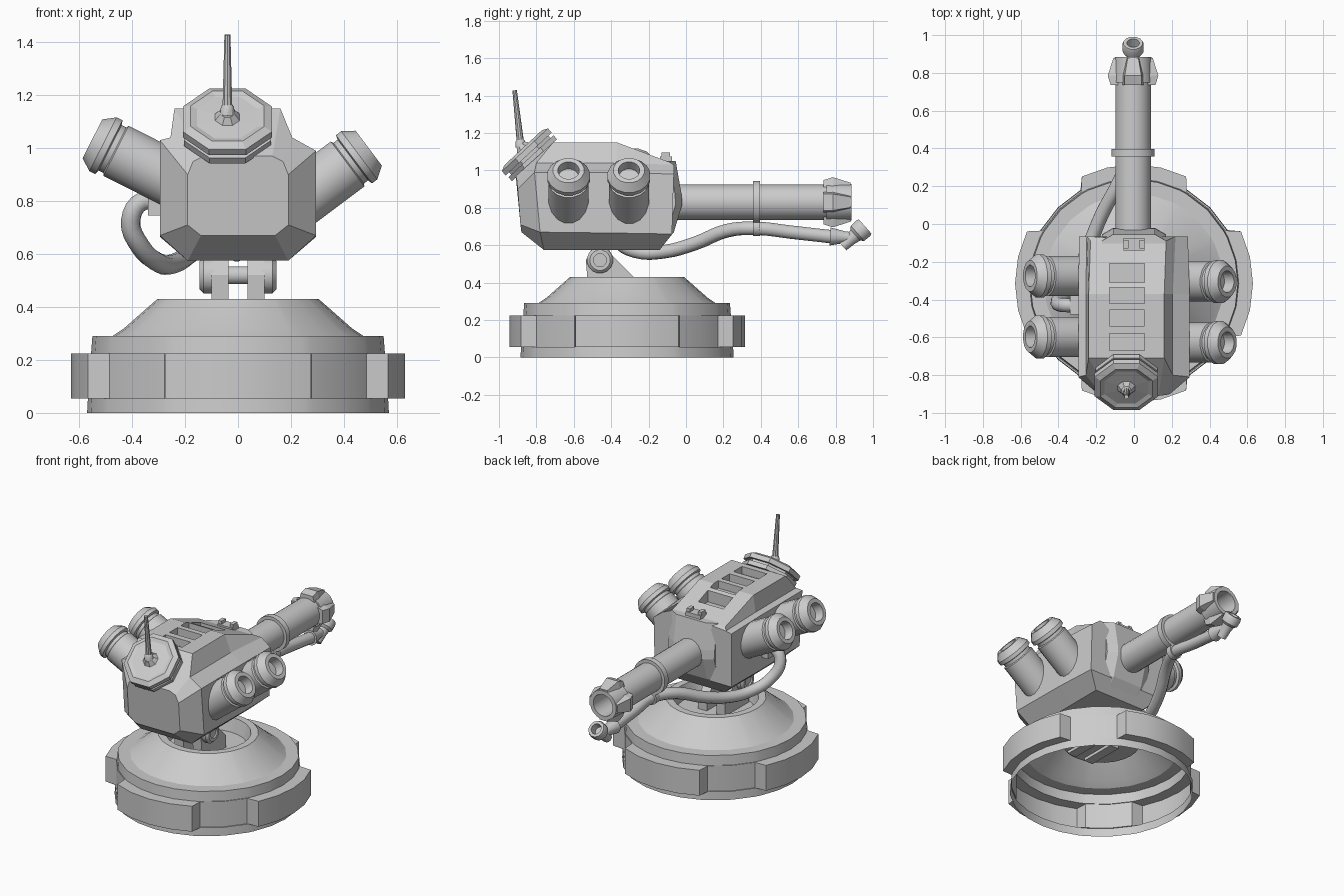
import bpy, bmesh, math
from mathutils import Vector

if "Cube" in bpy.data.objects:
    bpy.data.objects.remove(bpy.data.objects["Cube"])


def finish(name, bm, smooth=None):
    bmesh.ops.recalc_face_normals(bm, faces=bm.faces)
    me = bpy.data.meshes.new(name)
    bm.to_mesh(me)
    bm.free()
    ob = bpy.data.objects.new(name, me)
    bpy.context.collection.objects.link(ob)
    if smooth:
        bpy.ops.object.select_all(action='DESELECT')
        bpy.context.view_layer.objects.active = ob
        ob.select_set(True)
        bpy.ops.object.shade_smooth_by_angle(angle=math.radians(smooth))
    return ob


def loft(name, rings, caps=(True, True), smooth=None):
    """Skin a list of closed rings that have equal point counts."""
    bm = bmesh.new()
    vs = [[bm.verts.new(p) for p in r] for r in rings]
    n = len(vs[0])
    for a, b in zip(vs, vs[1:]):
        for i in range(n):
            j = (i + 1) % n
            bm.faces.new((a[i], a[j], b[j], b[i]))
    if caps[0]:
        bm.faces.new(vs[0])
    if caps[1]:
        bm.faces.new(vs[-1])
    return finish(name, bm, smooth)


def lathe(name, profile, origin, axis, segs=20, smooth=32):
    """Revolve (distance, radius) pairs round an axis."""
    q = Vector(axis).to_track_quat('Z', 'Y')
    rings = []
    for t, r in profile:
        angs = [(i + .5) * math.tau / segs for i in range(segs)]
        rings.append([Vector(origin) + q @ Vector((r * math.cos(a), r * math.sin(a), t)) for a in angs])
    return loft(name, rings, smooth=smooth)


def box(name, lo, hi):
    ring = lambda z: [(lo[0], lo[1], z), (hi[0], lo[1], z), (hi[0], hi[1], z), (lo[0], hi[1], z)]
    return loft(name, [ring(lo[2]), ring(hi[2])])


# Base: open-bottomed ring with four bulging blocks, cone and recessed floor
CY = -0.315
spans = [(q * 90 + o, abs(o) <= 26) for q in range(4) for o in (-26, -13, 0, 13, 26, 30, 45, 60)]
base_profile = [(.57, 0), (.567, .055), ('block', .055), ('block', .225), (.555, .225), (.55, .29),
                (.475, .29), (.43, .32), (.305, .43), (.26, .43), (.24, .34)]
rings = []
for r, z in base_profile:
    ring = []
    for deg, out in spans:
        rr = r if r != 'block' else (.63 if out else .56)
        a = math.radians(deg)
        ring.append((rr * math.cos(a), CY + rr * math.sin(a), z))
    rings.append(ring)
loft("turret_base", rings, caps=(False, True), smooth=28)

# Pivot bracket plates and pins
side = [(-.52, .32), (-.27, .32), (-.27, .42), (-.39, .54), (-.42, .59), (-.50, .59), (-.535, .52)]
for s, tag in ((-1, "left"), (1, "right")):
    loft("bracket_" + tag, [[(s * x, y, z) for y, z in side] for x in (.035, .1)])
    lathe("pivot_" + tag, [(.09, .07), (.13, .07), (.145, .055), (.145, .035), (.135, .035)],
          (0, -.46, .52), (s, 0, 0), 16)
lathe("pivot_pin", [(-.1, .035), (.1, .035)], (0, -.46, .52), (1, 0, 0), 12)

# Body: faceted sections from rear panel to front, (y, right x, left x, right z, left z)
sections = [
    [(-.88, .14, -.14, .67, .67), (-.885, .19, -.19, .71, .71), (-.90, .19, -.19, .90, .90),
     (-.905, .17, -.17, .95, .95), (-.91, .13, -.13, .97, .97)],
    [(-.76, .19, -.19, .575, .575), (-.78, .295, -.295, .67, .67), (-.81, .295, -.295, .99, 1.03),
     (-.80, .205, -.255, 1.04, 1.04), (-.71, .16, -.24, 1.15, 1.15)],
    [(-.37, .19, -.19, .575, .575), (-.37, .295, -.295, .665, .665), (-.37, .295, -.295, .99, 1.03),
     (-.37, .205, -.255, 1.04, 1.04), (-.37, .16, -.24, 1.15, 1.15)],
    [(-.14, .19, -.19, .575, .575), (-.075, .285, -.285, .66, .66), (-.065, .285, -.29, .98, 1.02),
     (-.065, .22, -.25, 1.03, 1.03), (-.09, .17, -.23, 1.045, 1.045)]]
rings = [[(xr, y, zr) for y, xr, xl, zr, zl in s] + [(xl, y, zl) for y, xr, xl, zr, zl in reversed(s)]
         for s in sections]
body = loft("turret_body", rings)

# Recessed roof vents
for i, (y0, y1, z) in enumerate(((-.31, -.21, 1.05), (-.42, -.335, 1.1), (-.54, -.455, 1.1), (-.67, -.58, 1.1))):
    cut = box("vent_cutter_%d" % i, (-.13, y0, z), (.055, y1, 1.3))
    cut.hide_render = True
    cut.hide_set(True)
    m = body.modifiers.new("vent", 'BOOLEAN')
    m.object, m.operation, m.solver = cut, 'DIFFERENCE', 'EXACT'
    cut.display_type = 'WIRE'

# Front gun mantlet and sight tab
mant = [(-.2, .60), (-.13, .59), (-.065, .67), (-.02, .82), (-.025, .88), (-.055, 1.05), (-.2, 1.05)]
loft("mantlet", [[(x, max(y - d, -.2), z) for y, z in mant]
                 for x, d in ((-.17, .035), (-.11, 0), (.11, 0), (.17, .035))])
box("sight_tab", (-.055, -.14, 1.02), (.055, -.075, 1.075))
for x in (-.055, .03):
    box("sight_ear", (x, -.13, 1.05), (x + .025, -.085, 1.095))

# Launcher tubes, two on each side, left pair flatter than right pair
tube = [(-.36, .108), (-.10, .108), (-.095, .098), (-.075, .098), (-.07, .116), (-.045, .116),
        (0, .084), (0, .058), (-.06, .055)]
for x, z, ax, ys in ((.494, 1.0, (.8, 0, .6), (-.305, -.628)), (-.55, 1.035, (-.89, 0, .45), (-.275, -.597))):
    for y in ys:
        lathe("launcher_tube", tube, (x, y, z), ax, 16)

# Main barrel, band and muzzle with four wedge fins
BX, BZ = -.005, .83
lathe("barrel", [(-.08, .095), (.75, .095), (.75, .105), (.885, .098), (.885, .072), (.72, .07)],
      (BX, 0, BZ), (0, 1, 0), 20)
lathe("barrel_band", [(.358, .09), (.358, .116), (.396, .116), (.396, .09)], (BX, 0, BZ), (0, 1, 0), 20)
for k in range(4):
    a = k * math.pi / 2
    u, v = Vector((math.cos(a), 0, math.sin(a))), Vector((-math.sin(a), 0, math.cos(a)))
    rings = []
    for y, r, w in ((.735, .118, .055), (.785, .134, .055), (.88, .104, .035)):
        rings.append([Vector((BX, y, BZ)) + u * h + v * s
                      for h, s in ((.08, -w), (r, -w * .8), (r, w * .8), (.08, w))])
    loft("muzzle_fin", rings)

# Hose from the left side, under the body, to the nozzle below the barrel
path = [(-.27, -.43, .79), (-.36, -.43, .80), (-.405, -.42, .73), (-.37, -.37, .63), (-.30, -.27, .567),
        (-.24, -.12, .565), (-.17, .05, .61), (-.08, .22, .678), (-.01, .38, .69), (-.008, .56, .67),
        (-.005, .80, .643)]
cu = bpy.data.curves.new("hose", 'CURVE')
cu.dimensions = '3D'
cu.bevel_depth, cu.bevel_resolution, cu.resolution_u = .037, 3, 4
cu.use_fill_caps = True
sp = cu.splines.new('BEZIER')
sp.bezier_points.add(len(path) - 1)
for p, co in zip(sp.bezier_points, path):
    p.co = co
    p.handle_left_type = p.handle_right_type = 'AUTO'
bpy.context.collection.objects.link(bpy.data.objects.new("hose", cu))
box("hose_socket", (-.34, -.48, .745), (-.28, -.38, .84))
lathe("hose_clamp", [(.358, .036), (.358, .048), (.396, .048), (.396, .036)], (-.01, 0, .695), (0, 1, 0), 12)
box("clamp_link", (-.03, .36, .70), (.02, .394, .75))
lathe("nozzle_collar", [(0, .035), (0, .05), (.08, .032), (.115, .03)], (-.005, .77, .647), (0, 1, -.05), 12)
lathe("nozzle", [(-.06, .03), (0, .034), (.03, .04), (.045, .056), (.085, .058), (.10, .052), (.10, .034), (.05, .03)],
      (-.005, .883, .634), (0, .75, .66), 12)

# Rear octagonal hatch with stacked rims, boss and aerial
HX = -.04
lathe("rear_hatch", [(-.05, .15), (0, .15), (0, .178), (.028, .178), (.028, .155), (.045, .155), (.045, .182),
                     (.075, .182), (.09, .15), (.082, .125), (.085, .05), (.11, .03)],
      (HX, -.81, 1.055), (0, -.68, .73), 8, smooth=None)
lathe("aerial", [(-.02, .03), (.01, .026), (.02, .019), (.285, .012)], (HX, -.885, 1.145), (0, -.11, 1), 10)
